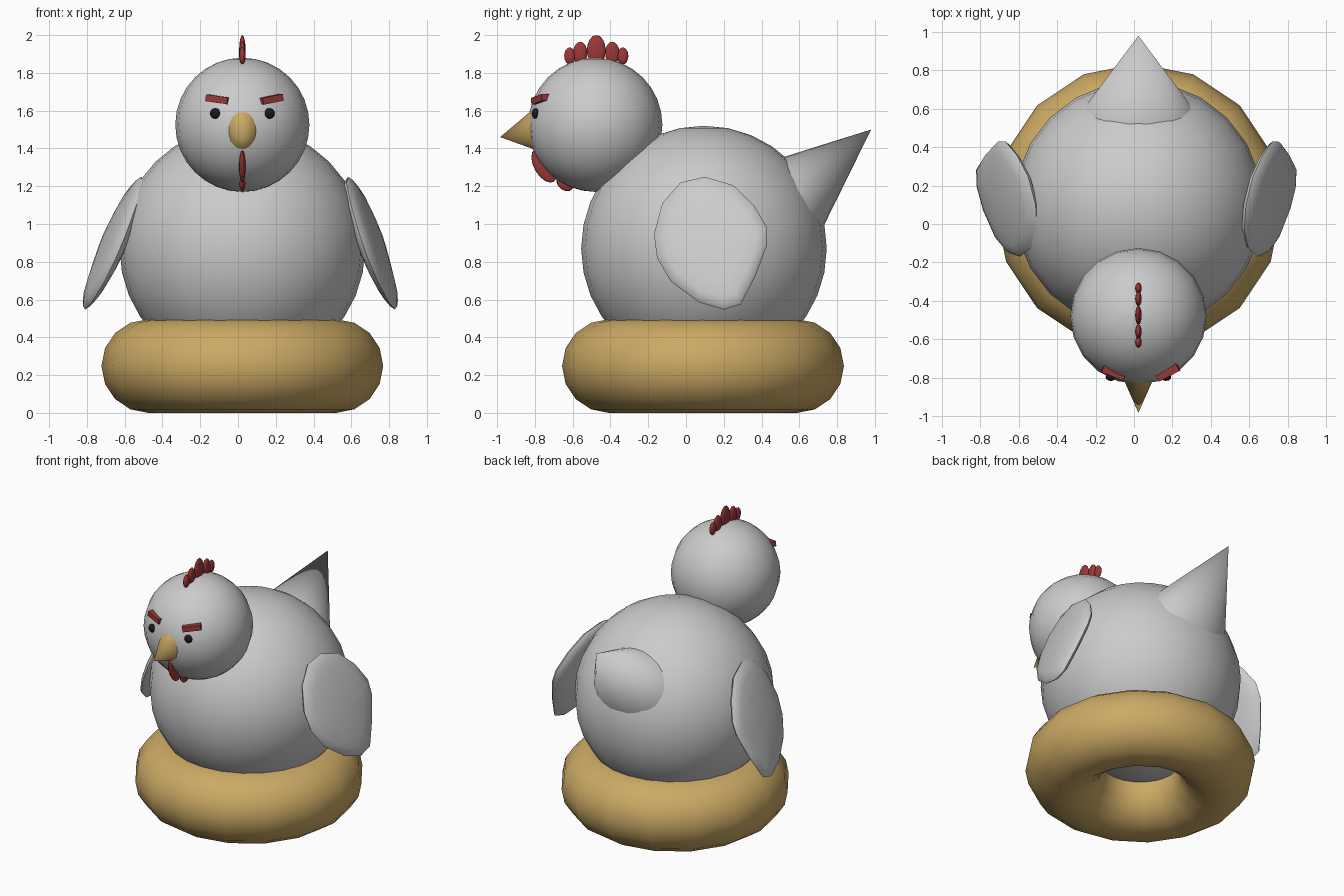
import bpy, bmesh
from math import sin, cos, pi, radians, atan2, tan
from mathutils import Vector

if "Cube" in bpy.data.objects:
    bpy.data.objects.remove(bpy.data.objects["Cube"])

CX = 0.023  # centre line of the bird


def material(name, rgb):
    m = bpy.data.materials.new(name)
    m.diffuse_color = (*rgb, 1)
    m.use_nodes = True
    m.node_tree.nodes["Principled BSDF"].inputs["Base Color"].default_value = m.diffuse_color
    return m


TAN = material("tan", (0.60, 0.40, 0.13))
RED = material("red", (0.33, 0.04, 0.04))
BLACK = material("black", (0.01, 0.01, 0.01))


def finish(name, mat=None, smooth=True):
    ob = bpy.context.object
    ob.name = name
    if mat:
        ob.data.materials.append(mat)
    if smooth:
        bpy.ops.object.shade_smooth_by_angle(angle=radians(50))
    return ob


def ball(name, loc, size, mat=None, tilt=0, seg=12, rings=8):
    bpy.ops.mesh.primitive_uv_sphere_add(segments=seg, ring_count=rings, radius=1,
                                         location=loc, rotation=(tilt, 0, 0))
    bpy.context.object.scale = size
    return finish(name, mat)


def cone(name, tip, direction, length, half_angle, widen, mat=None):
    d = Vector(direction).normalized()
    bpy.ops.mesh.primitive_cone_add(vertices=24, radius1=length * tan(half_angle), radius2=0,
                                    depth=length, location=Vector(tip) - d * length / 2,
                                    rotation=(atan2(-d.y, d.z), 0, 0))
    bpy.context.object.scale = (widen, 1, 1)
    return finish(name, mat)


# Nest ring
bpy.ops.mesh.primitive_torus_add(location=(CX, 0.09, 0.248), major_segments=16, minor_segments=16,
                                 major_radius=0.498, minor_radius=0.248)
finish("nest_ring", TAN)

# Body, head, tail, beak
ball("body", (CX, 0.095, 0.87), (0.65,) * 3, seg=24, rings=16)
ball("head", (CX, -0.48, 1.525), (0.355,) * 3, seg=20, rings=16)
cone("tail", (CX, 0.98, 1.50), (0, 0.759, 0.651), 0.6, radians(23.2), 1.25)
cone("beak", (CX, -0.984, 1.46), (0, -0.984, -0.178), 0.25, radians(30), 0.75, TAN)

# Comb lobes: y, z, half depth, half height
for y, z, ry, rz in [(-0.615, 1.89, 0.03, 0.045), (-0.56, 1.905, 0.038, 0.06),
                     (-0.475, 1.92, 0.05, 0.08),
                     (-0.39, 1.905, 0.038, 0.06), (-0.335, 1.89, 0.03, 0.045)]:
    ball("comb_lobe", (CX, y, z), (0.017, ry, rz), RED)

# Wattle lobes
ball("wattle_large", (CX, -0.75, 1.31), (0.018, 0.055, 0.10), RED, radians(30))
ball("wattle_small", (CX, -0.64, 1.217), (0.016, 0.038, 0.05), RED, radians(50))

# Eyes and brows
for side, off, yaw, roll in [(-1, 0.13, 20, 8), (1, 0.153, 28, 10)]:
    ball("eye", (CX + side * 0.143, -0.797, 1.585), (0.028, 0.02, 0.028), BLACK)
    bpy.ops.mesh.primitive_cube_add(size=1, location=(CX + side * off, -0.772, 1.66),
                                    rotation=(0, -side * radians(roll), side * radians(yaw)))
    bpy.context.object.scale = (0.122, 0.045, 0.036)
    finish("brow", RED, smooth=False)

# Wings: side outline (y, z) puffed into a lens, then leaned outward
OUTLINE = [(0.10, 1.25), (-0.03, 1.22), (-0.125, 1.11), (-0.17, 0.945), (-0.153, 0.82),
           (-0.08, 0.695), (0.07, 0.585), (0.20, 0.547), (0.29, 0.575), (0.37, 0.73),
           (0.43, 0.89), (0.43, 0.98), (0.36, 1.10), (0.25, 1.205)]


def wing(name, side, lean):
    cy, cz, n = 0.13, 0.90, len(OUTLINE)
    bm = bmesh.new()

    def vert(k, t, y, z):
        dy, dz = (y - cy) * k, (z - cz) * k
        x = 0.68 + 0.06 * t - lean * dz + 0.15 * dy
        return bm.verts.new((CX + side * x, cy + dy, cz + dz))

    angles = [i * pi / 10 for i in range(-4, 5)]
    loops = [[vert(cos(a), sin(a), *p) for p in OUTLINE] for a in angles]
    for a, b in zip(loops, loops[1:]):
        for i in range(n):
            j = (i + 1) % n
            bm.faces.new((a[i], a[j], b[j], b[i]))
    for loop, t in ((loops[0], -1), (loops[-1], 1)):
        pole = vert(0, t, cy, cz)
        for i in range(n):
            bm.faces.new((loop[i], loop[(i + 1) % n], pole))
    bmesh.ops.recalc_face_normals(bm, faces=bm.faces)
    me = bpy.data.meshes.new(name)
    bm.to_mesh(me)
    bm.free()
    ob = bpy.data.objects.new(name, me)
    bpy.context.collection.objects.link(ob)
    bpy.ops.object.select_all(action='DESELECT')
    ob.select_set(True)
    bpy.context.view_layer.objects.active = ob
    finish(name)


wing("wing_left", -1, 0.40)
wing("wing_right", 1, 0.33)
